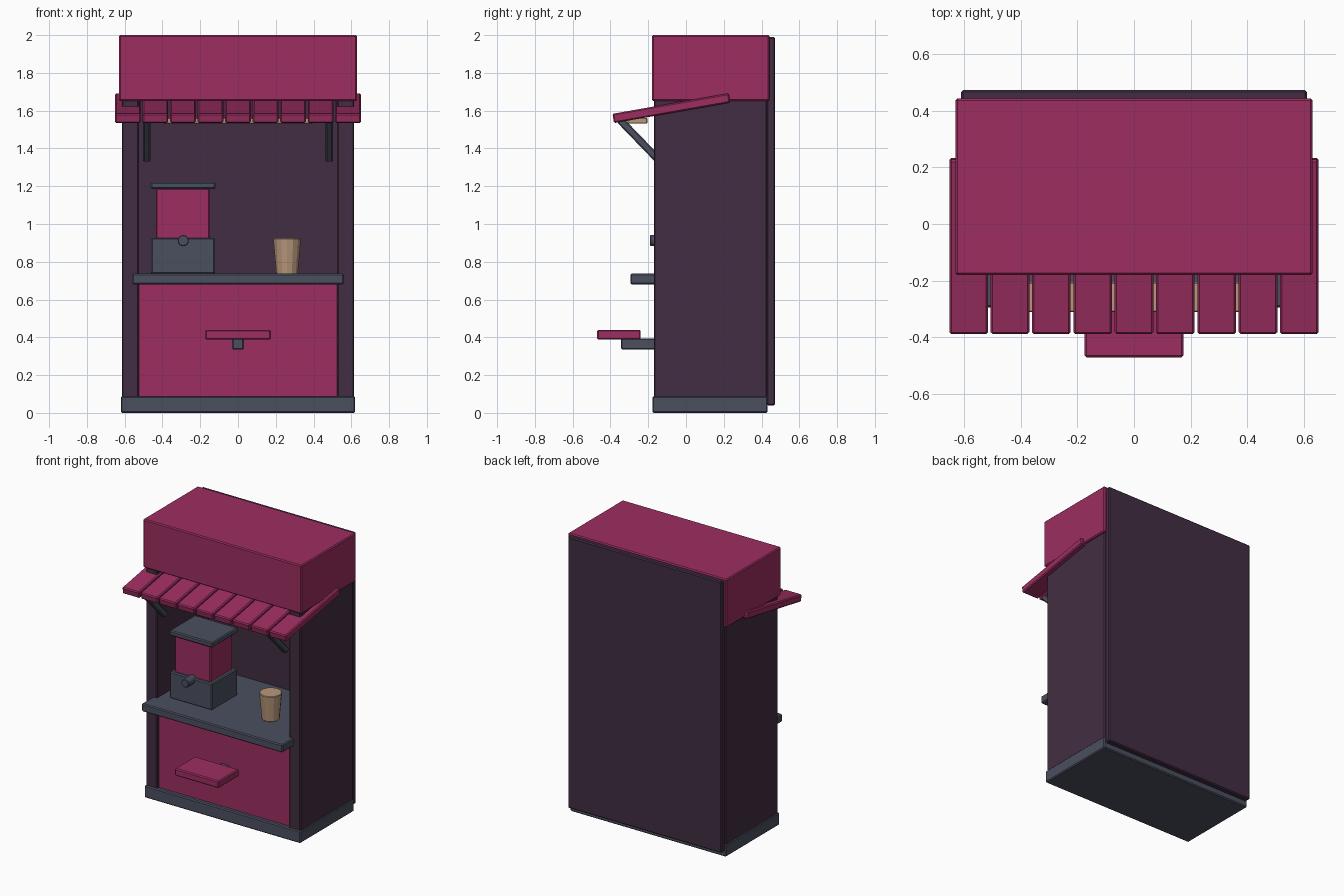
import bpy
import math
from mathutils import Vector

if "Cube" in bpy.data.objects:
    bpy.data.objects.remove(bpy.data.objects["Cube"], do_unlink=True)


def make_material(name, rgb):
    mat = bpy.data.materials.new(name)
    mat.use_nodes = True
    mat.diffuse_color = (*rgb, 1)
    mat.node_tree.nodes["Principled BSDF"].inputs["Base Color"].default_value = (*rgb, 1)
    return mat


berry = make_material("berry red", (0.335, 0.027, 0.118))
plum = make_material("dark plum", (0.055, 0.027, 0.054))
slate = make_material("slate grey", (0.070, 0.080, 0.117))
tan = make_material("paper tan", (0.485, 0.314, 0.195))


def finish(name, mat, bevel):
    obj = bpy.context.object
    obj.name = name
    obj.data.materials.append(mat)
    if bevel:
        mod = obj.modifiers.new("soft edges", "BEVEL")
        mod.width = bevel
        mod.segments = 1
    return obj


def box(name, mat, xs, ys, zs, tilt=0, bevel=0.007):
    """Box from its extents on each axis, tilted about x through its centre."""
    spans = (xs, ys, zs)
    bpy.ops.mesh.primitive_cube_add(size=1, location=[(a + b) / 2 for a, b in spans])
    obj = bpy.context.object
    size = Vector([b - a for a, b in spans])
    for v in obj.data.vertices:
        v.co = v.co * size
    obj.rotation_euler.x = tilt
    return finish(name, mat, bevel)


# Cabinet shell
box("base_plinth", slate, (-0.62, 0.62), (-0.178, 0.432), (0, 0.088))
box("back_panel", plum, (-0.61, 0.61), (0.428, 0.472), (0.04, 1.99))
box("header_box", berry, (-0.63, 0.63), (-0.18, 0.442), (1.652, 2.0))
box("front_panel", berry, (-0.53, 0.53), (-0.15, -0.10), (0.08, 0.69))
for side, label in ((-1, "right"), (1, "left")):
    box(label + "_wall", plum, sorted((side * 0.525, side * 0.615)),
        (-0.17, 0.43), (0.08, 1.66))

# Counter and small front shelf
box("counter", slate, (-0.56, 0.56), (-0.295, 0.43), (0.68, 0.737))
box("front_shelf", berry, (-0.175, 0.175), (-0.47, -0.24), (0.388, 0.44))
box("shelf_bracket", slate, (-0.032, 0.032), (-0.345, -0.12), (0.335, 0.395))

# Sloping awning made of slats
slats = 9
pitch = 1.312 / slats
for i in range(slats):
    cx = (i - (slats - 1) / 2) * pitch
    box(f"awning_slat_{i + 1}", berry, (cx - 0.068, cx + 0.068),
        (-0.39, 0.235), (1.588, 1.638), math.radians(10))

# Light strip under the awning and its diagonal braces
box("light_strip", tan, (-0.40, 0.40), (-0.31, -0.205), (1.532, 1.562), bevel=0.004)
for side, label in ((-1, "right"), (1, "left")):
    box(label + "_awning_brace", slate, sorted((side * 0.463, side * 0.502)),
        (-0.395, -0.10), (1.425, 1.465), math.radians(-46))

# Coffee machine
box("machine_base", slate, (-0.46, -0.123), (-0.12, 0.17), (0.735, 0.927))
box("machine_body", berry, (-0.435, -0.148), (-0.10, 0.15), (0.92, 1.19))
box("machine_lid", slate, (-0.462, -0.12), (-0.12, 0.17), (1.185, 1.222))
bpy.ops.mesh.primitive_cylinder_add(vertices=12, radius=0.03, depth=0.10,
                                    location=(-0.29, -0.14, 0.912),
                                    rotation=(math.pi / 2, 0, 0))
finish("machine_spout", slate, 0.004)

# Paper cup
bpy.ops.mesh.primitive_cone_add(vertices=14, radius1=0.058, radius2=0.075,
                                depth=0.19, location=(0.26, 0.0, 0.83))
finish("paper_cup", tan, 0.004)
